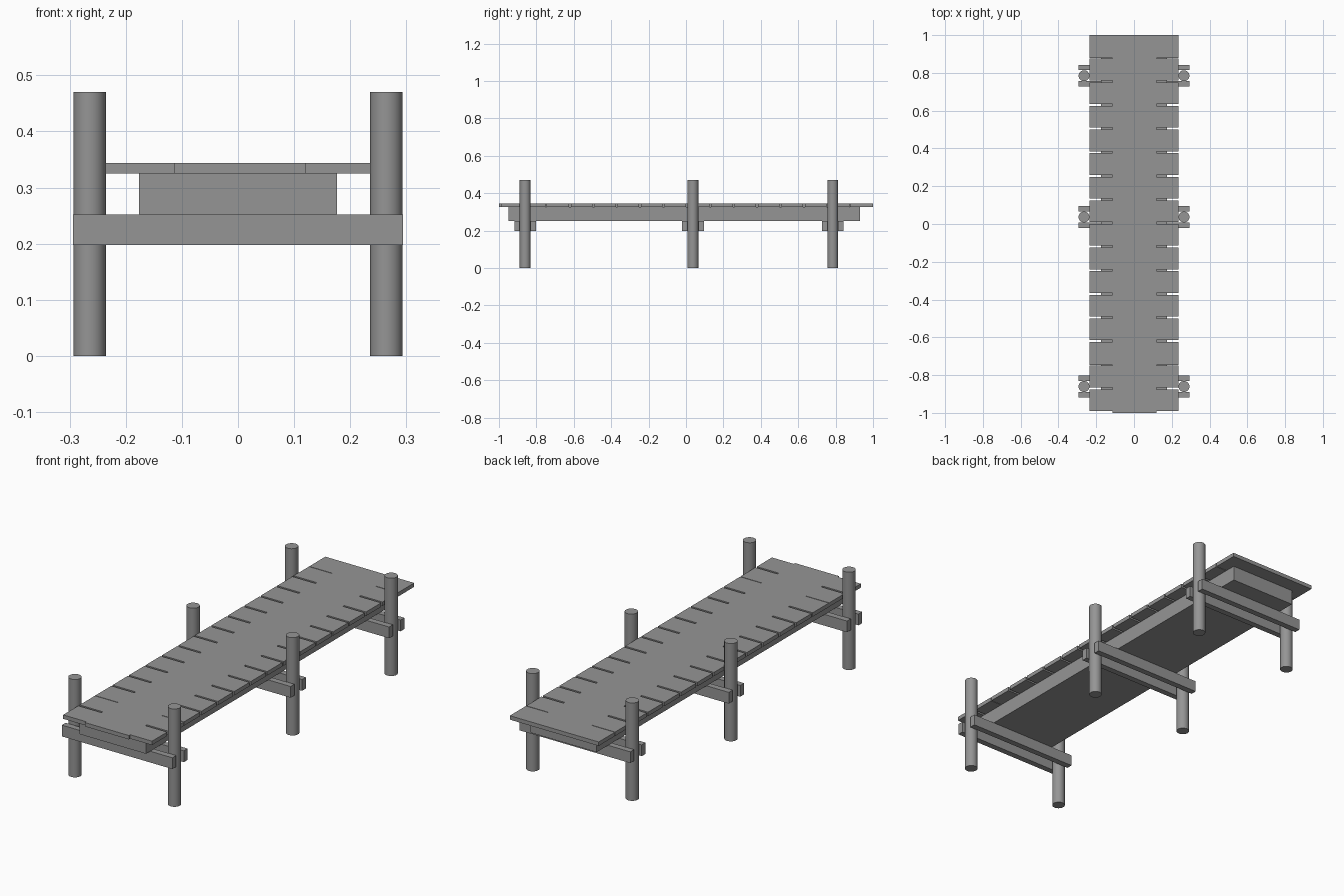
import bpy
import bmesh
from mathutils import Vector

cube = bpy.data.objects.get("Cube")
if cube:
    bpy.data.objects.remove(cube, do_unlink=True)

# One plain grey for the whole dock
GREY = (0.30, 0.30, 0.30, 1)
grey = bpy.data.materials.new("weathered_grey")
grey.use_nodes = True
grey.diffuse_color = GREY
grey.node_tree.nodes["Principled BSDF"].inputs["Base Color"].default_value = GREY


def add_box(bm, low, high):
    low, high = Vector(low), Vector(high)
    for v in bmesh.ops.create_cube(bm, size=1)["verts"]:
        v.co = (low + high) / 2 + v.co * (high - low)


def finish(bm, name):
    mesh = bpy.data.meshes.new(name)
    bm.to_mesh(mesh)
    bm.free()
    mesh.materials.append(grey)
    obj = bpy.data.objects.new(name, mesh)
    bpy.context.collection.objects.link(obj)
    return obj


def box(name, low, high):
    bm = bmesh.new()
    add_box(bm, low, high)
    return finish(bm, name)


DECK_LOW, DECK_TOP, DECK_HALF = 0.325, 0.344, 0.236
BEAM_LOW, BEAM_TOP = 0.198, 0.252
POST_X, POST_R, POST_TOP = 0.2645, 0.029, 0.47
PITCH, GAP = 0.125, 0.01

# Solid middle of the deck and the wide support under it
box("deck_middle", (-0.114, -1, DECK_LOW), (0.12, 1, DECK_TOP))
box("deck_support", (-0.176, -0.95, BEAM_TOP), (0.176, 0.93, DECK_LOW))

# Plank ends along both edges, separated by narrow slots
for side, inner, outer in (("left", 0.12, DECK_HALF), ("right", -DECK_HALF, -0.114)):
    bm = bmesh.new()
    for i in range(16):
        back = 1 - i * PITCH
        gap = 0.003 if i in (0, 13) else GAP
        add_box(bm, (inner, back - PITCH + gap, DECK_LOW), (outer, back, DECK_TOP))
    finish(bm, side + "_plank_ends")

# Three pairs of round posts, each clamped between two cross beams
for row, y in (("front", -0.86), ("middle", 0.037), ("back", 0.785)):
    for side, x in (("left", POST_X), ("right", -POST_X)):
        bpy.ops.mesh.primitive_cylinder_add(
            vertices=32, radius=POST_R, depth=POST_TOP, location=(x, y, POST_TOP / 2))
        post = bpy.context.object
        post.name = f"{row}_{side}_post"
        post.data.materials.append(grey)
        bpy.ops.object.shade_smooth_by_angle()
    for face, near, far in (("front", -0.058, -POST_R), ("back", POST_R, 0.058)):
        box(f"{row}_{face}_cross_beam",
            (-0.294, y + near, BEAM_LOW), (0.294, y + far, BEAM_TOP))
